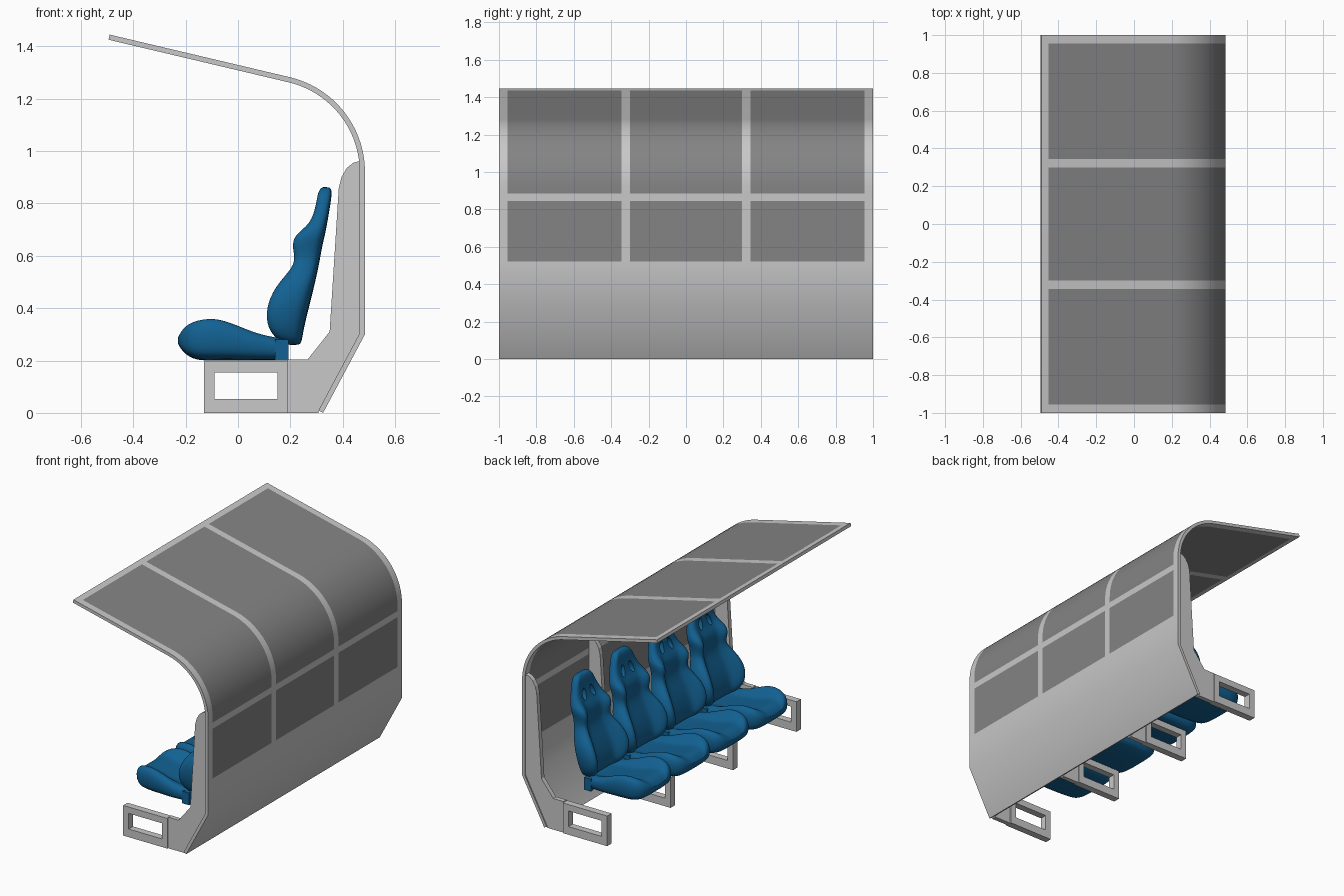
import bpy
import bmesh
from math import sin, cos, radians
from mathutils import Matrix, Vector

default_cube = bpy.data.objects.get("Cube")
if default_cube:
    bpy.data.objects.remove(default_cube, do_unlink=True)


def make_material(name, colour):
    material = bpy.data.materials.new(name)
    material.use_nodes = True
    material.diffuse_color = (*colour, 1)
    shader = material.node_tree.nodes["Principled BSDF"]
    shader.inputs["Base Color"].default_value = (*colour, 1)
    return material


FRAME = make_material("light grey", (0.58, 0.58, 0.58))
PANEL = make_material("dark grey panel", (0.23, 0.23, 0.23))
BLUE = make_material("blue plastic", (0.006, 0.12, 0.29))


def finish(bm, name, *materials):
    mesh = bpy.data.meshes.new(name)
    bmesh.ops.recalc_face_normals(bm, faces=bm.faces)
    bm.to_mesh(mesh)
    bm.free()
    obj = bpy.data.objects.new(name, mesh)
    bpy.context.collection.objects.link(obj)
    for material in materials:
        mesh.materials.append(material)
    return obj


def activate(obj):
    bpy.ops.object.select_all(action='DESELECT')
    obj.select_set(True)
    bpy.context.view_layer.objects.active = obj


def apply_modifier(obj, kind, **settings):
    modifier = obj.modifiers.new(kind.title(), kind)
    for key, value in settings.items():
        setattr(modifier, key, value)
    activate(obj)
    bpy.ops.object.modifier_apply(modifier=modifier.name)


def smooth(obj, degrees):
    activate(obj)
    bpy.ops.object.shade_smooth_by_angle(angle=radians(degrees))


def prism(name, points, faces, y, thickness):
    """Extrude flat x-z faces along y, centred on the given y."""
    bm = bmesh.new()
    verts = [bm.verts.new((x, y - thickness / 2, z)) for x, z in points]
    flat = [bm.faces.new([verts[i] for i in face]) for face in faces]
    grown = bmesh.ops.extrude_face_region(bm, geom=flat)["geom"]
    moved = [g for g in grown if isinstance(g, bmesh.types.BMVert)]
    bmesh.ops.translate(bm, verts=moved, vec=(0, thickness, 0))
    return finish(bm, name, FRAME)


def rectangle(x0, x1, z0, z1):
    return [(x0, z0), (x1, z0), (x1, z1), (x0, z1)]


# Curved shelter shell: sloped skirt, upright back, arc, rising roof
BACK_X, SPRING_Z, RADIUS = 0.485, 0.92, 0.372
profile = [(0.325, 0), (BACK_X, 0.3)]
profile += [(BACK_X, z) for z in (0.52, 0.845, 0.885)]
for step in range(19):
    angle = radians(76.5 * step / 18)
    profile.append((BACK_X - RADIUS + RADIUS * cos(angle),
                    SPRING_Z + RADIUS * sin(angle)))
profile += [(-0.453, 1.436), (-0.49, 1.445)]
columns = [-1, -0.955, -0.345, -0.3, 0.3, 0.345, 0.955, 1]

bm = bmesh.new()
grid = [[bm.verts.new((x, y, z)) for y in columns] for x, z in profile]
for i in range(len(profile) - 1):
    for j in range(len(columns) - 1):
        face = bm.faces.new((grid[i][j], grid[i][j + 1],
                             grid[i + 1][j + 1], grid[i + 1][j]))
        # Every second column is a window bay between ribs
        is_window = j % 2 == 1 and i >= 2 and i != 3 and i < len(profile) - 2
        face.material_index = int(is_window)
shell = finish(bm, "shelter_shell", FRAME, PANEL)
if sum(p.normal.x for p in shell.data.polygons) < 0:
    shell.data.flip_normals()
apply_modifier(shell, 'SOLIDIFY', thickness=0.02, offset=-1, use_even_offset=True)
smooth(shell, 32)

# Side gussets and open rectangular feet under each rib
gusset = [(0.19, 0), (0.19, 0.203), (0.265, 0.203), (0.35, 0.31), (0.385, 0.86),
          (0.395, 0.9), (0.415, 0.935), (0.44, 0.955), (0.467, 0.963),
          (0.467, 0.3), (0.307, 0)]
foot = rectangle(-0.13, 0.19, 0, 0.197) + rectangle(-0.09, 0.15, 0.053, 0.155)
foot_faces = [(k, (k + 1) % 4, (k + 1) % 4 + 4, k + 4) for k in range(4)]
for number, y in enumerate((-0.9775, -0.3225, 0.3225, 0.9775), 1):
    prism(f"gusset_{number}", gusset, [range(len(gusset))], y, 0.03)
    prism(f"foot_{number}", foot, foot_faces, y, 0.045)


def section(base, bolster, centre, width):
    """Half-symmetric padded outline: raised side bolsters, hollow middle."""
    depth = bolster - base
    half = [(0.85, base), (1, base + depth * 0.25), (1.02, base + depth * 0.75),
            (0.88, bolster), (0.68, bolster * 0.7 + centre * 0.3),
            (0.52, centre), (0.25, centre)]
    right = [(u * width, v) for u, v in half]
    return right + [(0, centre)] + [(-u, v) for u, v in reversed(right)] + [(0, base)]


def loft(name, rows, place):
    bm = bmesh.new()
    rings = []
    for along, *shape in rows:
        rings.append([bm.verts.new(place(along, u, v)) for u, v in section(*shape)])
    count = len(rings[0])
    for a, b in zip(rings, rings[1:]):
        for k in range(count):
            n = (k + 1) % count
            bm.faces.new((a[k], a[n], b[n], b[k]))
    # Fan caps keep the ends clean when subdivided
    for ring in (rings[0], rings[-1]):
        middle = sum((v.co for v in ring), Vector()) / count
        hub = bm.verts.new(middle)
        for k in range(count):
            bm.faces.new((ring[k], ring[(k + 1) % count], hub))
    obj = finish(bm, name, BLUE)
    apply_modifier(obj, 'SUBSURF', levels=2)
    return obj


# Seat cushion rows: x, underside, bolster top, middle top, half width
cushion = loft("seat_cushion_1", [
    (-0.23, 0.262, 0.29, 0.285, 0.11),
    (-0.205, 0.225, 0.335, 0.315, 0.16),
    (-0.16, 0.2, 0.36, 0.325, 0.185),
    (-0.09, 0.2, 0.372, 0.31, 0.195),
    (-0.02, 0.2, 0.35, 0.29, 0.195),
    (0.06, 0.2, 0.312, 0.28, 0.19),
    (0.12, 0.2, 0.296, 0.27, 0.18),
    (0.18, 0.2, 0.285, 0.27, 0.17),
    (0.19, 0.2, 0.283, 0.27, 0.165),
], lambda along, u, v: (along, u, v))

# Backrest rows: z, rear, bolster front, middle front, half width
backrest = loft("seat_back_1", [
    (0.26, 0.24, 0.19, 0.19, 0.13),
    (0.285, 0.245, 0.135, 0.16, 0.165),
    (0.34, 0.255, 0.098, 0.16, 0.19),
    (0.42, 0.275, 0.1, 0.18, 0.2),
    (0.5, 0.295, 0.145, 0.215, 0.185),
    (0.57, 0.31, 0.222, 0.245, 0.14),
    (0.63, 0.32, 0.2, 0.24, 0.145),
    (0.68, 0.332, 0.208, 0.25, 0.155),
    (0.72, 0.34, 0.275, 0.28, 0.135),
    (0.79, 0.352, 0.298, 0.298, 0.105),
    (0.845, 0.36, 0.305, 0.305, 0.08),
    (0.862, 0.352, 0.32, 0.32, 0.05),
], lambda along, u, v: (v, u, along))

# Two leaning harness slots through the headrest
bm = bmesh.new()
for side in (-1, 1):
    place = (Matrix.Translation((0.31, side * 0.042, 0.745))
             @ Matrix.Rotation(radians(side * 14), 4, 'X')
             @ Matrix.Diagonal((1, 0.017, 0.036, 1))
             @ Matrix.Rotation(radians(90), 4, 'Y'))
    bmesh.ops.create_cone(bm, cap_ends=True, segments=20, radius1=1, radius2=1,
                          depth=0.3, matrix=place)
cutter = finish(bm, "slot_cutter", BLUE)
cutter.hide_render = True
apply_modifier(backrest, 'BOOLEAN', object=cutter, operation='DIFFERENCE', solver='EXACT')
bpy.data.objects.remove(cutter, do_unlink=True)

# Hinge blocks joining cushion and backrest
bm = bmesh.new()
for side in (-1, 1):
    place = Matrix.Translation((0.167, side * 0.165, 0.24)) @ Matrix.Diagonal((0.05, 0.03, 0.08, 1))
    bmesh.ops.create_cube(bm, size=1, matrix=place)
hinge = finish(bm, "seat_hinges_1", BLUE)

# Row of four matching seats
smooth(cushion, 40)
smooth(backrest, 40)
for part in (cushion, backrest, hinge):
    part.location.y = -0.6
    for number in range(2, 5):
        copy = part.copy()
        copy.name = part.name.replace("1", str(number))
        copy.location.y = -0.6 + 0.4 * (number - 1)
        bpy.context.collection.objects.link(copy)
